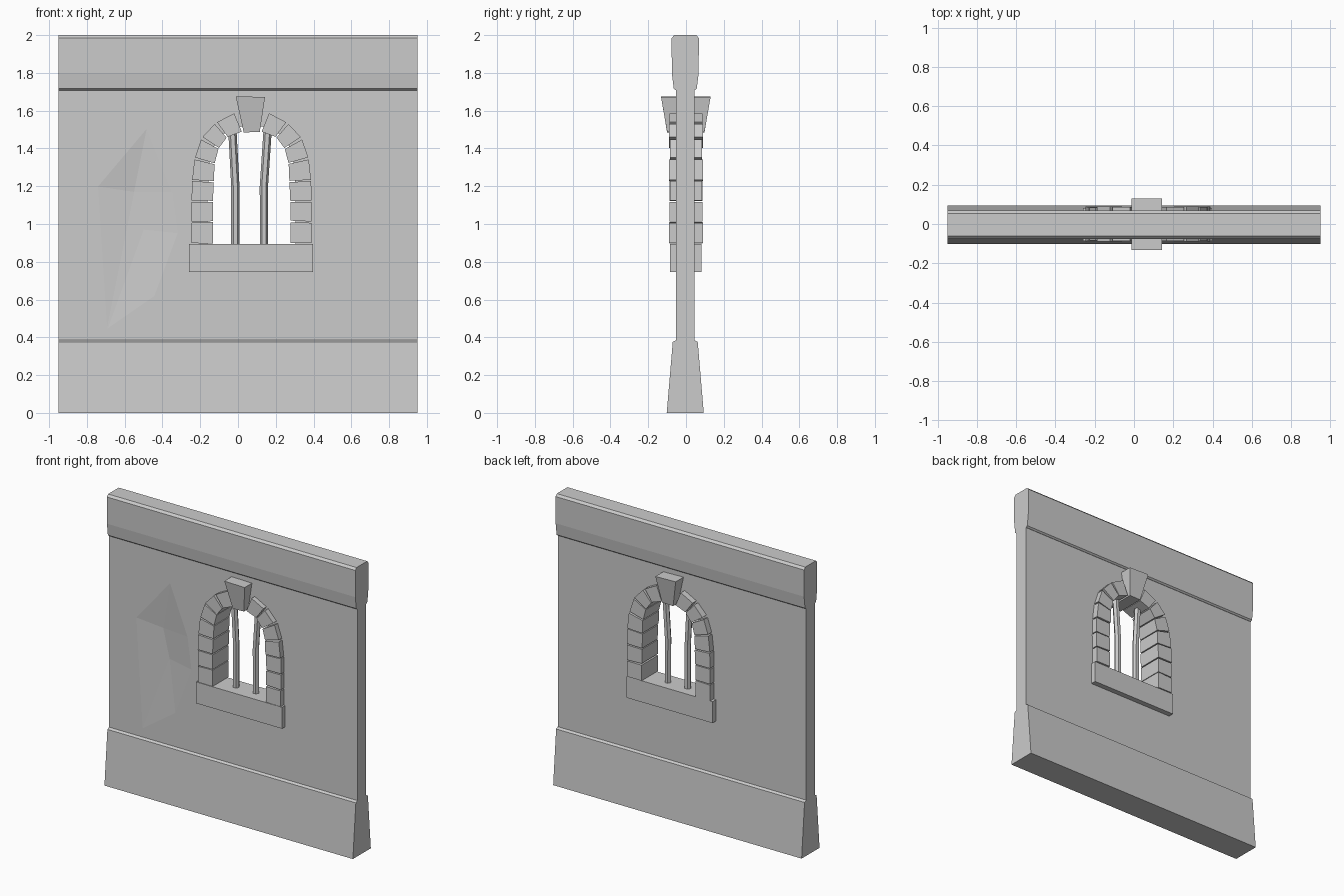
import bpy, bmesh, math, random
from mathutils import Vector

if "Cube" in bpy.data.objects:
    bpy.data.objects.remove(bpy.data.objects["Cube"])

random.seed(4)
CX = 0.072      # window centre line
YC = -0.004     # wall mid-plane


def make(name, bm):
    bmesh.ops.recalc_face_normals(bm, faces=bm.faces[:])
    me = bpy.data.meshes.new(name)
    bm.to_mesh(me)
    bm.free()
    ob = bpy.data.objects.new(name, me)
    bpy.context.collection.objects.link(ob)
    return ob


def loft(name, loops):
    """Closed solid joining matching point loops, capped at both ends."""
    bm = bmesh.new()
    rings = [[bm.verts.new(p) for p in loop] for loop in loops]
    n = len(rings[0])
    for a, b in zip(rings, rings[1:]):
        for i in range(n):
            j = (i + 1) % n
            bm.faces.new((a[i], a[j], b[j], b[i]))
    bm.faces.new(rings[0])
    bm.faces.new(rings[-1])
    return make(name, bm)


def course(name, half):
    """Full-width wall course from a half profile of (y, z), bottom to top."""
    prof = [(YC + y, z) for y, z in half] + [(YC - y, z) for y, z in reversed(half)]
    return loft(name, [[(x, y, z) for y, z in prof] for x in (-0.95, 0.95)])


def block(name, pts, front, back):
    """Block from (x, z) outline between two depths."""
    return loft(name, [[(x, y, z) for x, z in pts] for y in (front, back)])


def cut(ob, cutter):
    mod = ob.modifiers.new("cut", 'BOOLEAN')
    mod.operation = 'DIFFERENCE'
    mod.solver = 'EXACT'
    mod.object = cutter
    cutter.hide_render = True
    bpy.context.view_layer.objects.active = ob
    bpy.ops.object.modifier_apply(modifier=mod.name)
    bpy.data.objects.remove(cutter)


# Wall courses
course("wall_base", [(0.098, 0), (0.066, 0.376), (0.046, 0.386)])
wall = course("wall_panel", [(0.048, 0.37), (0.048, 1.73)])
course("wall_cap", [(0.05, 1.708), (0.061, 1.717), (0.071, 1.8), (0.072, 1.985), (0.058, 2.0)])

# Arch joints: (inner, outer) as offsets from the window centre line
joints = [((0.205, 0.895), (0.317, 0.895)), ((0.205, 1.013), (0.317, 1.010)),
          ((0.205, 1.118), (0.318, 1.120)), ((0.200, 1.226), (0.315, 1.230)),
          ((0.196, 1.320), (0.302, 1.345)), ((0.175, 1.400), (0.265, 1.455)),
          ((0.130, 1.460), (0.190, 1.535)), ((0.050, 1.490), (0.085, 1.590))]
joints = [(Vector(a), Vector(b)) for a, b in joints]

# Window opening through the panel
half = [a.lerp(b, 0.25) for a, b in joints]
outline = [(CX + p.x, p.y) for p in half] + [(CX - p.x, p.y) for p in reversed(half)]
cut(wall, block("opening_cutter", outline, -0.3, 0.3))

# Shallow chipped hollow on the front left
bm = bmesh.new()
front = YC - 0.049
for x, z in [(-0.48, 1.52), (-0.34, 1.17), (-0.31, 0.95), (-0.44, 0.6),
             (-0.70, 0.42), (-0.66, 0.86), (-0.75, 1.2)]:
    bm.verts.new((x, front, z))
for x, z, d in [(-0.55, 1.17, 0.022), (-0.50, 0.97, 0.02)]:
    bm.verts.new((x, front + d, z))
bmesh.ops.convex_hull(bm, input=bm.verts[:])
cut(wall, make("hollow_cutter", bm))

# Arch stones on both sides, with narrow uneven joints
for side, label in ((-1, "left"), (1, "right")):
    for i, ((a0, b0), (a1, b1)) in enumerate(zip(joints, joints[1:])):
        g0, g1 = random.uniform(0.01, 0.05), random.uniform(0.02, 0.06)
        k = 0.07 if i > 3 else 0.03
        pts = [a0.lerp(a1, g0), b0.lerp(b1, k), b1.lerp(b0, k), a1.lerp(a0, g1)]
        pts = [(CX + side * p.x, p.y) for p in pts]
        d = random.uniform(0.084, 0.09)
        block(f"arch_stone_{label}_{i + 1}", pts, -d, d)

# Keystone, flaring upward in width and depth
loft("keystone", [
    [(0.03, -0.1, 1.485), (0.115, -0.1, 1.487), (0.115, 0.098, 1.487), (0.03, 0.098, 1.485)],
    [(-0.012, -0.132, 1.676), (0.143, -0.132, 1.672), (0.143, 0.13, 1.672), (-0.012, 0.13, 1.676)]])

# Sill
block("sill", [(-0.26, 0.747), (0.397, 0.747), (0.397, 0.895), (-0.26, 0.895)], -0.086, 0.081)

# Bent window bars
for name, path in (("bar_left", [(-0.014, 0.88), (-0.014, 1.2), (-0.03, 1.5)]),
                   ("bar_right", [(0.138, 0.88), (0.137, 1.2), (0.157, 1.5)])):
    loft(name, [[(x + 0.022 * math.cos(t * math.pi / 3), 0.022 * math.sin(t * math.pi / 3), z)
                 for t in range(6)] for x, z in path])
